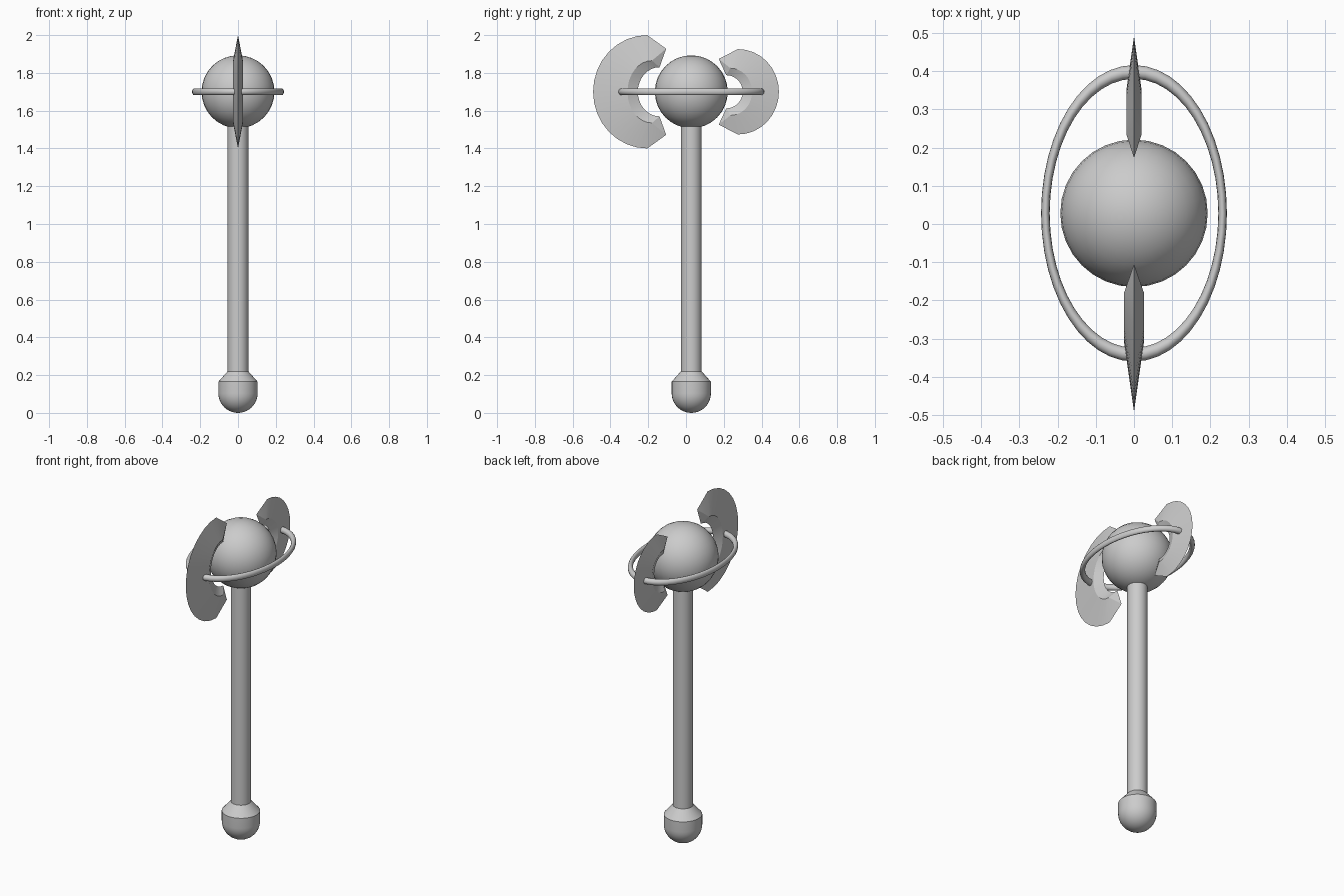
import bpy, bmesh, math

if "Cube" in bpy.data.objects:
    bpy.data.objects.remove(bpy.data.objects["Cube"])

CY, HZ = 0.028, 1.70   # staff axis y, head height


def finish(obj, name, angle=35):
    obj.name = name
    bpy.ops.object.select_all(action='DESELECT')
    obj.select_set(True)
    bpy.context.view_layer.objects.active = obj
    bpy.ops.object.shade_smooth_by_angle(angle=math.radians(angle))
    return obj


def from_bmesh(bm, name, angle=35):
    bmesh.ops.recalc_face_normals(bm, faces=bm.faces)
    me = bpy.data.meshes.new(name)
    bm.to_mesh(me)
    bm.free()
    obj = bpy.data.objects.new(name, me)
    bpy.context.collection.objects.link(obj)
    return finish(obj, name, angle)


def lathe(name, profile, segs=32):
    bm = bmesh.new()
    vs = [bm.verts.new((r, 0, z)) for r, z in profile]
    es = [bm.edges.new(p) for p in zip(vs, vs[1:])]
    bmesh.ops.spin(bm, geom=vs + es, cent=(0, 0, 0), axis=(0, 0, 1),
                   angle=math.tau, steps=segs)
    bmesh.ops.remove_doubles(bm, verts=bm.verts, dist=1e-4)
    obj = from_bmesh(bm, name)
    obj.location.y = CY
    return obj


def arc(apex_y, end_y, half_h, x, n=16):
    """Half ellipse in the yz plane from upper end through apex to lower end."""
    return [(x, end_y + (apex_y - end_y) * math.sin(math.pi * i / n),
             HZ + half_h * math.cos(math.pi * i / n)) for i in range(n + 1)]


def blade(name, outer, inner, ridge, tip, thick):
    """Crescent with sharp outline and a raised ridge on both faces."""
    bm = bmesh.new()
    make = lambda pts: [bm.verts.new(p) for p in pts]
    o, i = make(arc(*outer, 0)), make(arc(*inner, 0))
    tips = make([(0, tip[0], HZ + tip[1]), (0, tip[0], HZ - tip[1])])
    for s in (1, -1):
        r = make(arc(*ridge, s * thick))
        for k in range(len(o) - 1):
            bm.faces.new((o[k], o[k + 1], r[k + 1], r[k]))
            bm.faces.new((r[k], r[k + 1], i[k + 1], i[k]))
        for k, t in ((0, tips[0]), (-1, tips[1])):
            bm.faces.new((o[k], r[k], t))
            bm.faces.new((t, r[k], i[k]))
    return from_bmesh(bm, name, 20)


# Shaft
lathe("shaft", [(0, 0.15), (0.055, 0.15), (0.055, 1.60), (0, 1.60)])

# Pommel: rounded bottom, straight band, tapered collar
R = 0.104
bowl = [(R * math.sin(a * math.pi / 20), R - R * math.cos(a * math.pi / 20))
        for a in range(11)]
lathe("pommel", bowl + [(R, 0.165), (0.055, 0.22), (0, 0.22)])

# Orb
bpy.ops.mesh.primitive_uv_sphere_add(segments=32, ring_count=16, radius=0.193,
                                     location=(0, CY, HZ))
finish(bpy.context.object, "orb")

# Oval ring around the orb
bpy.ops.mesh.primitive_torus_add(major_segments=48, minor_segments=12,
                                 major_radius=0.370, minor_radius=0.018,
                                 location=(0, CY, HZ))
ring = finish(bpy.context.object, "ring")
ring.scale = (0.627, 1, 1)

# Blades: (apex y, end y, half height) for each curve
blade("front_blade", (-0.492, -0.205, 0.30), (-0.255, -0.14, 0.13),
      (-0.31, -0.18, 0.165), (-0.105, 0.228), 0.026)
blade("back_blade", (0.492, 0.275, 0.226), (0.30, 0.213, 0.088),
      (0.35, 0.235, 0.125), (0.173, 0.174), 0.02)
